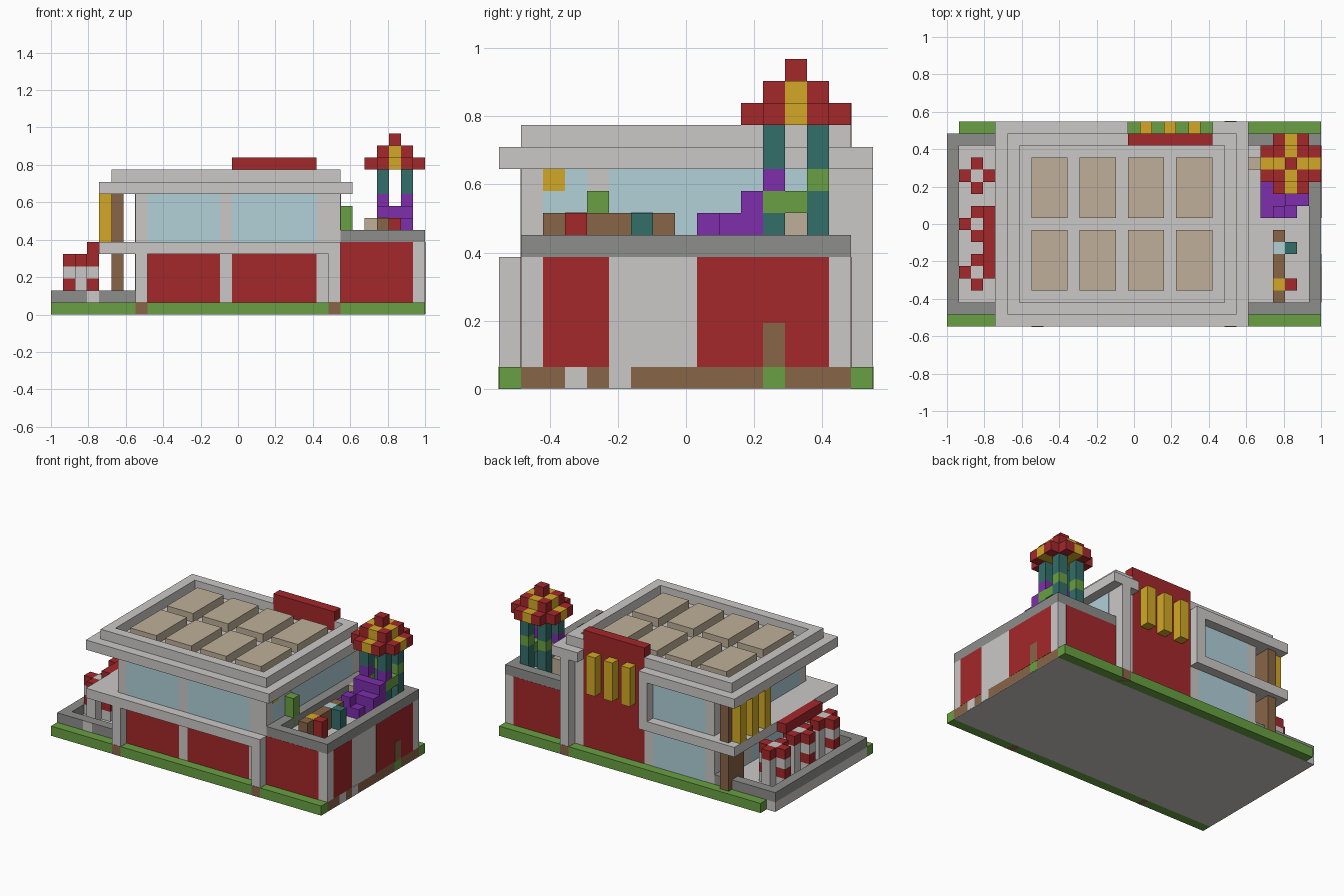
import bpy

cube = bpy.data.objects.get("Cube")
if cube:
    bpy.data.objects.remove(cube)

UNIT = 2 / 31   # one block; the model is 31 x 17 x 15 blocks


def material(name, hexcode):
    srgb = [int(hexcode[i:i + 2], 16) / 255 for i in range(0, 6, 2)]
    color = [((c + 0.055) / 1.055) ** 2.4 for c in srgb] + [1]
    mat = bpy.data.materials.new(name)
    mat.use_nodes = True
    mat.diffuse_color = color
    mat.node_tree.nodes["Principled BSDF"].inputs["Base Color"].default_value = color
    return mat


LIGHT = material("light grey", "cbc9c7")
DARK = material("dark grey", "8d8e8c")
RED = material("red", "a4282a")
GREEN = material("green", "69a042")
BROWN = material("brown", "896547")
GLASS = material("pale blue glass", "b1d1d9")
TEAL = material("teal", "336e6a")
PURPLE = material("purple", "7d2eac")
GOLD = material("gold", "d3a927")
TAN = material("tan", "bfaf98")


def box(name, mat, x, y, z):
    """Axis-aligned box from (low, high) ranges in block units."""
    verts = [((a - 15.5) * UNIT, (b - 8.5) * UNIT, c * UNIT)
             for a in x for b in y for c in z]
    faces = [(0, 1, 3, 2), (4, 6, 7, 5), (0, 4, 5, 1),
             (2, 3, 7, 6), (0, 2, 6, 4), (1, 5, 7, 3)]
    mesh = bpy.data.meshes.new(name)
    mesh.from_pydata(verts, [], faces)
    mesh.materials.append(mat)
    obj = bpy.data.objects.new(name, mesh)
    bpy.context.collection.objects.link(obj)
    return obj


def block(name, mat, x, y, z, top=None):
    """Single-cell column."""
    return box(name, mat, (x, x + 1), (y, y + 1), (z, top or z + 1))


def ring(name, mat, x, y, z):
    """One-block-wide rectangular parapet."""
    for side in (x[0], x[1] - 1):
        box(name + "_side", mat, (side, side + 1), y, z)
    for side in (y[0], y[1] - 1):
        box(name + "_end", mat, (x[0] + 1, x[1] - 1), (side, side + 1), z)


# Thin painted plates on the outer walls
T = 0.02
FRONT = (1 - T, 1)
BACK = (16, 16 + T)
RIGHT = (31, 31 + T)
MAIN_RIGHT = (24, 24 + T)
MAIN_LEFT = (7 - T, 7)

# Ground and planting strips
box("foundation", LIGHT, (0, 31), (1, 16), (0, 0.05))
box("ground_slab", LIGHT, (0, 30), (1, 16), (0.05, 1))
box("front_lawn", GREEN, (0, 31), (0, 1), (0, 1))
box("back_lawn", GREEN, (1, 31), (16, 17), (0, 1))
box("right_soil", BROWN, (30, 31), (1, 16), (0.05, 1))
for y in (3, 5):
    box("paving_plate", LIGHT, RIGHT, (y, y + 1), (0.05, 1))
box("grass_plate", GREEN, RIGHT, (12, 13), (0.05, 1))

# Main building core, pillars and footings
box("main_building", LIGHT, (7, 24), (1, 16), (1, 10))
for x in (7, 23):
    block("front_pillar", LIGHT, x, 0, 1, 5)
    box("front_footing", BROWN, (x, x + 1), (-T, 1), (0, 1 + T))
block("back_pillar", LIGHT, 23, 16, 1, 10)
box("back_footing", BROWN, (23, 24), (16, 17 + T), (0, 1 + T))

# Doors and windows
for x in ((8, 14), (15, 22)):
    box("front_red_panel", RED, x, FRONT, (1, 5))
    box("front_window", GLASS, x, FRONT, (6, 10))
for z in ((1, 5), (6, 10)):
    box("back_window", GLASS, (8, 14), BACK, z)
    box("left_window", GLASS, MAIN_LEFT, (2, 10), z)
for y in ((2, 4), (5, 15)):
    box("right_window", GLASS, MAIN_RIGHT, y, (6, 10))
box("window_lamp", GOLD, (24, 24 + 2 * T), (2, 3), (9, 10))
block("back_window_frame", LIGHT, 14, 16, 6, 10)

# Floor slabs, notched at the back for the tall red wall
for name, right, z in (("balcony_slab", 24, 5), ("roof_slab", 25, 10)):
    box(name, LIGHT, (4, right), (0, 16), (z, z + 1))
    box(name + "_back_left", LIGHT, (4, 15), (16, 17), (z, z + 1))
box("roof_slab_back_right", LIGHT, (22, 25), (16, 17), (10, 11))

# Roof parapet and raised tan skylights
ring("roof_parapet", LIGHT, (5, 24), (1, 16), (11, 12))
for x in range(7, 22, 4):
    for y in (3, 9):
        box("roof_panel", TAN, (x, x + 3), (y, y + 5), (11, 11.9))

# Tall red back wall and brown side wall, each with plain gold ribs
box("red_back_wall", RED, (15, 22), (15, 16 + T), (1, 13))
for x in (16, 18, 20):
    block("back_rib", GOLD, x, 16, 7, 11)
box("brown_upper_wall", BROWN, (5, 6), (10, 16.5), (6, 10))
box("brown_lower_post", BROWN, (5, 6), (14, 16.5), (1, 5))
for y in (11, 13, 15):
    block("side_rib", GOLD, 4, y, 6, 10)

# Right wing with a roof terrace
box("wing", LIGHT, (24, 31), (1, 16), (1, 6))
ring("wing_parapet", DARK, (24, 31), (1, 16), (6, 7))
for y in (FRONT, BACK):
    box("wing_red_panel", RED, (24, 30), y, (1, 6))
for y in ((2, 5), (9, 15)):
    box("wing_side_panel", RED, RIGHT, y, (1, 6))
box("side_stump", BROWN, (31, 31 + 2 * T), (12, 13), (1, 3))
block("terrace_plant", GREEN, 24, 4, 6, 9)

# Terrace table with coloured items
box("long_table", BROWN, (27, 28), (2, 8), (6, 8))
box("gold_tray", GOLD, (27, 28), (3, 4), (8, 8 + T))
box("blue_tray", GLASS, (27, 28), (6, 7), (8, 8 + T))
block("red_seat", RED, 28, 3, 6, 8)
block("teal_seat", TEAL, 28, 6, 6, 8)
block("tan_seat", TAN, 26, 13, 6, 8)
block("tan_step", TAN, 25, 13, 6)

# Purple steps climbing to the tower, listed by row as (column, top)
STEPS = {9: ((26, 7), (27, 8), (28, 7)),
         10: ((26, 7), (27, 7), (28, 8), (29, 8)),
         11: ((26, 7), (27, 9), (28, 9), (29, 9))}
for y, columns in STEPS.items():
    for x, top in columns:
        block("purple_step", PURPLE, x, y, 6, top)

# Tower legs
for x in (27, 29):
    for y, band, cuff in ((12, GREEN, PURPLE), (14, TEAL, GREEN)):
        block("tower_leg_foot", TEAL, x, y, 6, 8)
        block("tower_leg_band", band, x, y, 8)
        block("tower_leg_cuff", cuff, x, y, 9)
        block("tower_leg", TEAL, x, y, 10, 12)
block("tower_leaf", GREEN, 29, 13, 8)

# Stepped canopy: gold cross on red, narrowing upward
for z, reach in ((12, 2), (13, 1)):
    for dx in range(-reach, reach + 1):
        for dy in range(-reach, reach + 1):
            if abs(dx) + abs(dy) < 4:
                mat = GOLD if dx == 0 or dy == 0 else RED
                block("canopy_block", mat, 28 + dx, 13 + dy, z)
block("canopy_tip", RED, 28, 13, 14)

# Left terrace: low wall, striped posts and awning
box("patio_wall_left", DARK, (0, 1), (1, 16), (1, 2))
box("patio_wall_back", DARK, (1, 7), (15, 16), (1, 2))
box("patio_wall_front", DARK, (1, 7), (1, 2), (1, 2))
box("patio_gate_plate", LIGHT, (3, 4), FRONT, (1, 2))
for y in (4, 8, 12):
    block("post_core", LIGHT, 2, y, 1, 5)
    for dx, dy in ((1, 0), (-1, 0), (0, 1), (0, -1)):
        block("post_lower", LIGHT, 2 + dx, y + dy, 1)
        block("post_stripe", RED if dx else LIGHT, 2 + dx, y + dy, 2)
        block("post_band", LIGHT, 2 + dx, y + dy, 3)
        block("post_cap", RED, 2 + dx, y + dy, 4)
box("red_awning", RED, (3, 4), (4, 10), (5, 6))
